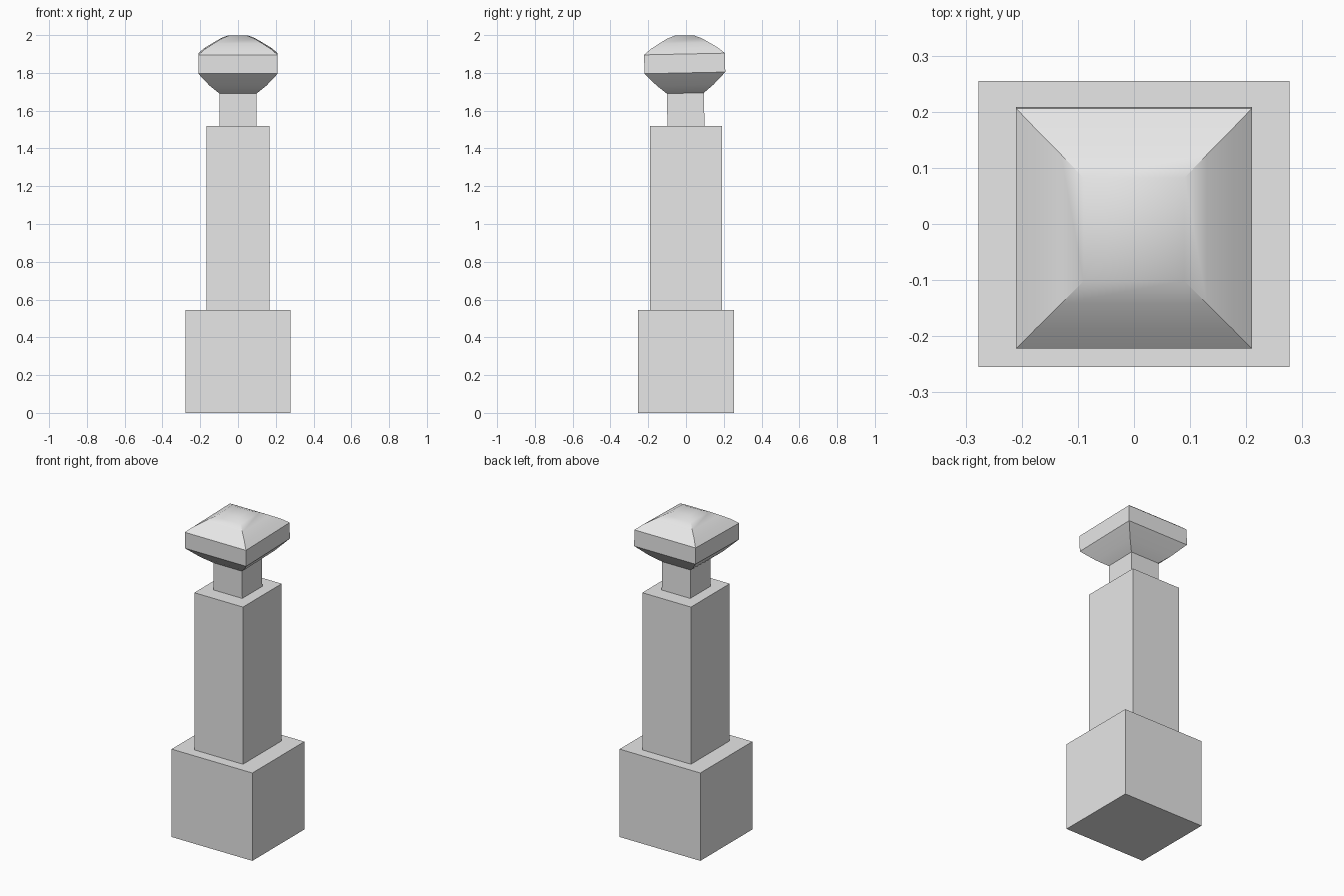
import bpy, bmesh, math
from mathutils import Matrix, Vector

cube = bpy.data.objects.get("Cube")
if cube:
    bpy.data.objects.remove(cube, do_unlink=True)

# Single stone colour
stone = bpy.data.materials.new("light_grey_stone")
stone.use_nodes = True
colour = (0.8, 0.8, 0.8, 1)
stone.diffuse_color = colour
stone.node_tree.nodes["Principled BSDF"].inputs["Base Color"].default_value = colour


def square_loft(name, sections, lean=0, smooth=False):
    """Stack rectangles (half width, half depth, height) into a closed solid."""
    bm = bmesh.new()
    corners = [(-1, -1), (1, -1), (1, 1), (-1, 1)]
    rings = [[bm.verts.new((sx * w, sy * d, z)) for sx, sy in corners]
             for w, d, z in sections]
    bm.faces.new(rings[0][::-1])
    bm.faces.new(rings[-1])
    for low, high in zip(rings, rings[1:]):
        for i in range(4):
            j = (i + 1) % 4
            bm.faces.new((low[i], low[j], high[j], high[i]))
    # Slight lean about the top of the shaft
    pivot = Vector((0, 0, 1.52))
    bmesh.ops.rotate(bm, verts=bm.verts, cent=pivot,
                     matrix=Matrix.Rotation(math.radians(lean), 3, 'X'))
    mesh = bpy.data.meshes.new(name)
    bm.to_mesh(mesh)
    bm.free()
    mesh.materials.append(stone)
    obj = bpy.data.objects.new(name, mesh)
    bpy.context.collection.objects.link(obj)
    if smooth:
        bpy.ops.object.select_all(action='DESELECT')
        obj.select_set(True)
        bpy.context.view_layer.objects.active = obj
        bpy.ops.object.shade_smooth_by_angle(angle=math.radians(30))
    return obj


# Plinth, shaft and neck
square_loft("base", [(0.277, 0.255, 0), (0.277, 0.255, 0.545)])
square_loft("shaft", [(0.167, 0.19, 0.545), (0.167, 0.19, 1.52)])
square_loft("neck", [(0.098, 0.098, 1.51), (0.098, 0.098, 1.70)], lean=1.2)

# Flared cap with a straight rim and a softly domed top
square_loft("cap", [(0.095, 0.095, 1.69), (0.15, 0.15, 1.735), (0.21, 0.214, 1.80),
                    (0.21, 0.214, 1.90), (0.175, 0.178, 1.93), (0.13, 0.133, 1.958),
                    (0.09, 0.092, 1.982), (0.05, 0.05, 1.998)],
            lean=1.2, smooth=True)
